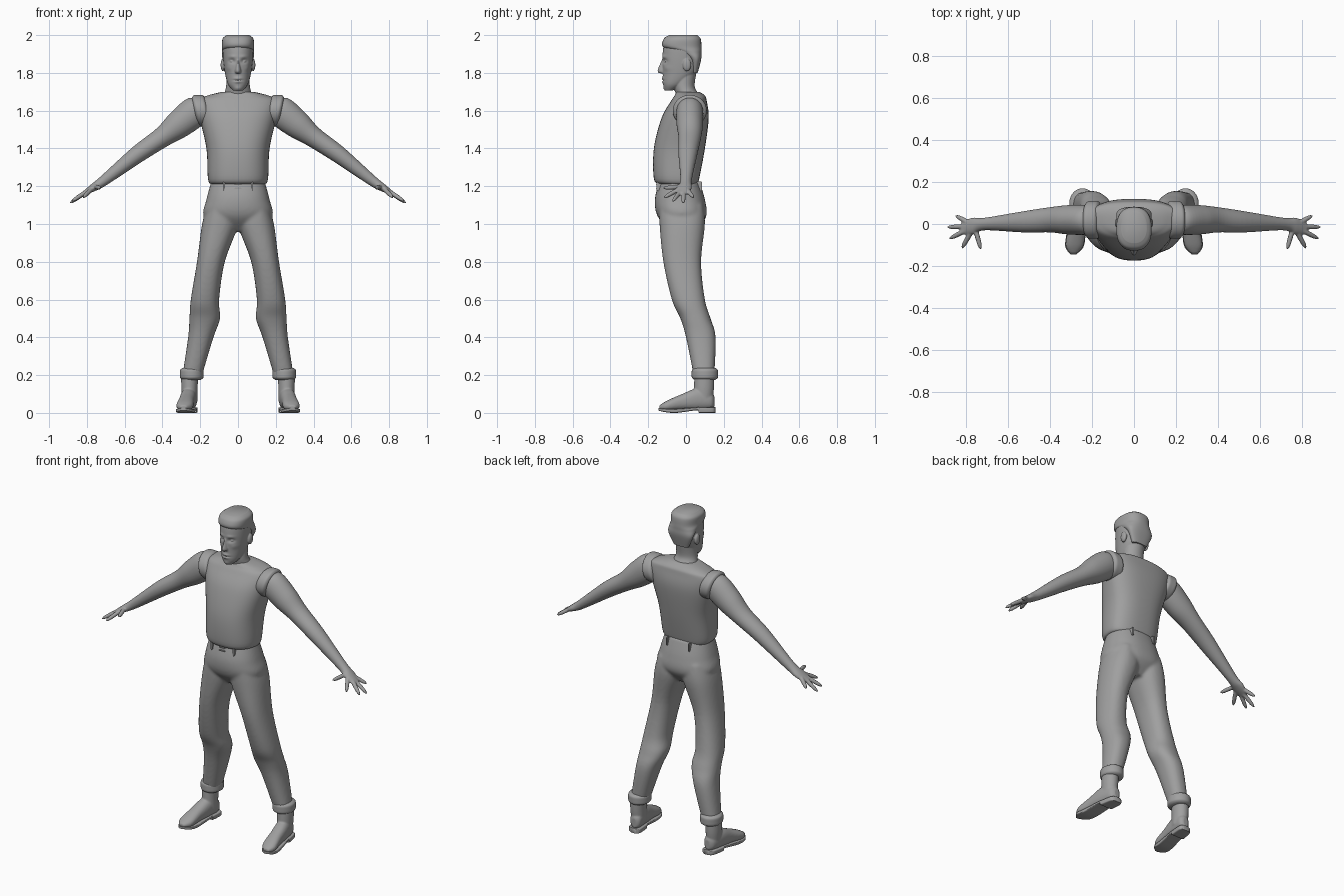
import bpy, bmesh, math
from mathutils import Vector, Matrix

default_cube = bpy.data.objects.get("Cube")
if default_cube:
    bpy.data.objects.remove(default_cube)

colour = (0.35, 0.35, 0.35, 1)
grey = bpy.data.materials.new("plain grey")
grey.use_nodes = True
grey.diffuse_color = colour
grey.node_tree.nodes["Principled BSDF"].inputs["Base Color"].default_value = colour

right_axis, depth_axis, up_axis = Matrix.Identity(3)
sides_of_body = (-1, 1)


def blend(before, start, end, after, t):
    """Catmull-Rom value between start and end."""
    slope_in, slope_out = (end - before) / 2, (after - start) / 2
    gap = end - start
    return start + t * (slope_in + t * (3 * gap - 2 * slope_in - slope_out
                                        + t * (slope_in + slope_out - 2 * gap)))


def smooth_keys(keys, steps):
    padded = [keys[0], *keys, keys[-1]]
    sections = []
    for quad in zip(padded, padded[1:], padded[2:], padded[3:]):
        for step in range(steps):
            sections.append([blend(*values, step / steps) for values in zip(*quad)])
    return sections + [keys[-1]]


def loft(bm, keys, u=right_axis, v=depth_axis, power=2, taper=0, sides=48, steps=6):
    """Skin superellipse rings given as (x, y, z, half size along u, half size along v)."""
    rings = []
    for x, y, z, half_u, half_v in smooth_keys(keys, steps):
        ring = []
        for index in range(sides):
            angle = math.tau * index / sides
            c, s = [math.copysign(abs(wave) ** (2 / power), wave)
                    for wave in (math.cos(angle), math.sin(angle))]
            offset = u * (half_u * c * (1 + taper * s)) + v * (half_v * s)
            ring.append(bm.verts.new(Vector((x, y, z)) + offset))
        rings.append(ring)
    for lower, upper in zip(rings, rings[1:]):
        for index in range(sides):
            bm.faces.new((lower[index - 1], lower[index], upper[index], upper[index - 1]))
    bm.faces.new(rings[0])
    bm.faces.new(rings[-1])


def level(z, left, right, front, back):
    """Horizontal section from its extents."""
    return ((left + right) / 2, (front + back) / 2, z, (right - left) / 2, (back - front) / 2)


def centred(rows):
    return [level(z, -width, width, front, back) for z, width, front, back in rows]


def foot_section(y, width, low, high):
    """Upright section across a foot that turns slightly outward."""
    return (0.27 - 0.13 * y, y, (low + high) / 2, width, (high - low) / 2)


def rounded_band(bm, start, end, half_u, half_v, lip, u, v):
    """Short tube whose two rims curl inward."""
    keys = []
    for index in range(9):
        t = index / 8
        inset = lip * abs(2 * t - 1) ** 5
        keys.append((*Vector(start).lerp(Vector(end), t), half_u - inset, half_v - inset))
    loft(bm, keys, u, v, steps=2)


def ball(bm, centre, size):
    matrix = Matrix.Translation(centre) @ Matrix.Diagonal((*size, 1))
    bmesh.ops.create_uvsphere(bm, u_segments=24, v_segments=14, radius=1, matrix=matrix)


def block(bm, centre, size):
    matrix = Matrix.Translation(centre) @ Matrix.Diagonal((*size, 1))
    bmesh.ops.create_cube(bm, size=1, matrix=matrix)


def finish(bm, name, voxel=None, softness=4, mirror=False):
    """Turn the bmesh into an object, fused by a voxel remesh if a size is given."""
    bmesh.ops.recalc_face_normals(bm, faces=bm.faces)
    mesh = bpy.data.meshes.new(name)
    bm.to_mesh(mesh)
    bm.free()
    mesh.materials.append(grey)
    part = bpy.data.objects.new(name, mesh)
    bpy.context.collection.objects.link(part)
    if voxel:
        mesh.shade_smooth()
        fuse = part.modifiers.new("Fuse", 'REMESH')
        fuse.mode, fuse.voxel_size, fuse.use_smooth_shade = 'VOXEL', voxel, True
        soften = part.modifiers.new("Soften", 'SMOOTH')
        soften.iterations = softness
    else:
        bpy.ops.object.select_all(action='DESELECT')
        bpy.context.view_layer.objects.active = part
        part.select_set(True)
        bpy.ops.object.shade_smooth_by_angle(angle=math.radians(60))
    if mirror:
        part.modifiers.new("Mirror", 'MIRROR').use_mirror_merge = False


# Sleeveless top
bm = bmesh.new()
loft(bm, centred([(1.21, .14, -.14, .06), (1.24, .157, -.17, .07), (1.4, .165, -.17, .1),
                  (1.56, .2, -.13, .12), (1.65, .21, -.08, .11), (1.68, .16, -.06, .1),
                  (1.7, .08, -.05, .07)]), power=2.5, taper=.1)
finish(bm, "sleeveless_top")

# Armhole bands
bm = bmesh.new()
rounded_band(bm, (.16, .02, 1.6), (.23, .02, 1.6), .09, .085, .015,
             depth_axis, Vector((.2, 0, 1)).normalized())
finish(bm, "armhole_bands", mirror=True)

# Arms with palms, fingers and thumbs
bm = bmesh.new()
across_arm = Vector((.6, 0, .8))
loft(bm, [(.17, .02, 1.62, .05, .05), (.22, .02, 1.6, .07, .08), (.31, .02, 1.53, .07, .075),
          (.4, .02, 1.46, .06, .055), (.53, .01, 1.37, .05, .046), (.71, 0, 1.23, .03, .028),
          (.77, -.01, 1.19, .04, .02), (.82, -.02, 1.16, .03, .01)], depth_axis, across_arm)
palm = Vector((.76, -.01, 1.2))
for fingertip in ((.85, .04, 1.14), (.89, -.015, 1.11), (.88, -.07, 1.12), (.82, -.115, 1.14),
                  (.73, -.12, 1.19)):
    tip = Vector(fingertip)
    along = (tip - palm).normalized()
    side = along.cross(across_arm).normalized()
    finger = []
    for t in (.3, .6, .8, .9, 1):
        radius = .012 - .008 * t ** 8
        finger.append((*palm.lerp(tip, t), radius, radius))
    loft(bm, finger, side, along.cross(side), sides=16)
finish(bm, "arms", voxel=.0045, mirror=True)

# Trousers: hips and both legs fused
bm = bmesh.new()
loft(bm, centred([(1.23, .14, -.14, .07), (1.13, .167, -.165, .1), (1.04, .18, -.15, .107),
                  (.96, .08, -.08, .05)]), power=2.3)
leg = [level(*row) for row in (
    (1.1, .03, .16, -.14, .09), (1, 0, .19, -.14, .1), (.8, .07, .217, -.12, .08),
    (.6, .1, .25, -.075, .1), (.5, .095, .257, -.03, .13), (.4, .13, .264, 0, .157),
    (.2, .19, .294, .04, .15))]
for sign in sides_of_body:
    loft(bm, [(sign * x, *rest) for x, *rest in leg], power=2.3)
finish(bm, "trousers", voxel=.008, softness=8)

# Turned-up cuffs
bm = bmesh.new()
rounded_band(bm, (.245, .1, .175), (.245, .1, .238), .063, .07, .015, right_axis, depth_axis)
finish(bm, "trouser_cuffs", mirror=True)

# Belt loops and fly clasp
bm = bmesh.new()
for sign in sides_of_body:
    for y in (-.14, .07):
        block(bm, (sign * .075, y, 1.2), (.01, .03, .05))
    block(bm, (0, -.15, 1.2 + sign * .01), (.04, .02, .008))
bmesh.ops.bevel(bm, geom=bm.edges[:], offset=.003, segments=2, affect='EDGES')
finish(bm, "belt_loops")

# Boots
bm = bmesh.new()
loft(bm, [(.255, .097, .21, .046, .052), (.257, .095, .13, .043, .053), (.255, .09, .06, .04, .05)])
loft(bm, [foot_section(*row) for row in (
    (.15, .015, .03, .09), (.13, .035, .02, .11), (.06, .042, .015, .13), (-.02, .041, .015, .1),
    (-.1, .043, .01, .065), (-.14, .018, .02, .04))], right_axis, up_axis, 2.3)
finish(bm, "boots", voxel=.005, mirror=True)

# Soles with heel and raised arch
bm = bmesh.new()
loft(bm, [foot_section(*row) for row in (
    (.157, .018, 0, .03), (.14, .038, 0, .03), (.07, .043, 0, .03), (.06, .042, .014, .03),
    (-.05, .046, 0, .022), (-.11, .043, .004, .022), (-.146, .012, .012, .026))],
     right_axis, up_axis, 6)
finish(bm, "boot_soles", mirror=True)

# Head with soft sculpted bumps, fused with nose, neck and ears
bm = bmesh.new()
loft(bm, centred([(1.706, .025, -.11, -.07), (1.74, .052, -.121, -.01), (1.8, .069, -.123, .055),
                  (1.88, .079, -.125, .077), (1.95, .08, -.116, .076), (1.98, .066, -.09, .06)]),
     power=2.2, taper=.08, sides=120, steps=20)
face_bumps = {"eye socket": (.032, 1.862, .017, .011, -.013), "brow": (.03, 1.886, .02, .007, .004),
              "cheek": (.05, 1.825, .014, .014, .004), "upper lip": (0, 1.77, .02, .006, .007),
              "mouth": (0, 1.761, .026, .003, -.005), "lower lip": (0, 1.752, .018, .005, .007),
              "chin": (0, 1.717, .018, .01, .005)}
for vert in bm.verts:
    if vert.co.y < -.04:
        vert.co.y -= sum(height * math.exp(-((abs(vert.co.x) - x) / width) ** 2
                                           - ((vert.co.z - z) / tall) ** 2)
                         for x, z, width, tall, height in face_bumps.values())
loft(bm, [(0, -.112, 1.88, .008, .01), (0, -.122, 1.85, .009, .015), (0, -.129, 1.812, .016, .022),
          (0, -.124, 1.798, .014, .018)], taper=.3)
loft(bm, centred([(1.65, .1, -.05, .095), (1.69, .074, -.055, .066), (1.73, .063, -.064, .046),
                  (1.8, .06, -.06, .055)]))
for sign in sides_of_body:
    ball(bm, (sign * .031, -.1, 1.861), (.013, .013, .009))
    ball(bm, (sign * .08, .005, 1.842), (.012, .022, .033))
finish(bm, "head", voxel=.0036, softness=3)

# Flat-topped hair
bm = bmesh.new()
loft(bm, centred([(1.8, .05, .03, .062), (1.87, .081, .02, .08), (1.91, .084, -.04, .082),
                  (1.937, .084, -.121, .082), (1.98, .082, -.118, .078), (2, .06, -.09, .06)]),
     power=2.4)
finish(bm, "hair")
